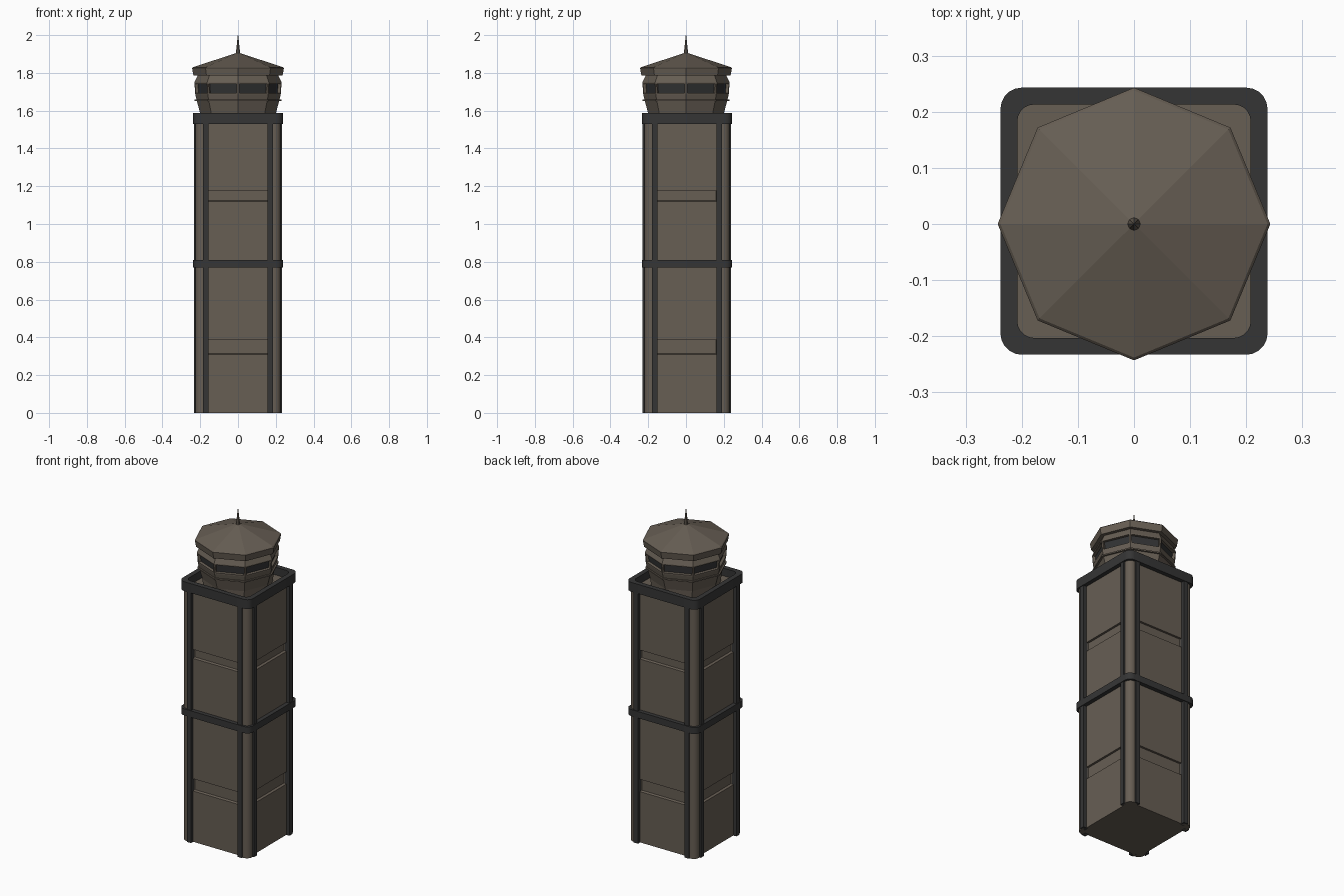
import bpy, bmesh, math
from mathutils import Vector

if "Cube" in bpy.data.objects:
    bpy.data.objects.remove(bpy.data.objects["Cube"], do_unlink=True)


def material(name, rgb):
    mat = bpy.data.materials.new(name)
    mat.use_nodes = True
    mat.diffuse_color = (*rgb, 1)
    mat.node_tree.nodes["Principled BSDF"].inputs["Base Color"].default_value = (*rgb, 1)
    return mat


BROWN = material("taupe concrete", (0.135, 0.112, 0.088))
DARK = material("charcoal trim", (0.036, 0.036, 0.036))
GLASS = material("dark glass", (0.03, 0.031, 0.032))
OFFSET = 0.005  # the shaft sits slightly behind the cab


def rounded_square(half, radius, steps=5):
    pts = []
    for q in range(4):
        mid = math.radians(45 + 90 * q)
        c = half - radius
        cx, cy = math.copysign(c, math.cos(mid)), math.copysign(c, math.sin(mid))
        for i in range(steps + 1):
            a = math.radians(90 * (q + i / steps))
            pts.append((cx + radius * math.cos(a), cy + radius * math.sin(a)))
    return pts


def square(half):
    return [(half, -half), (half, half), (-half, half), (-half, -half)]


def octagon(r):
    return [(r * math.cos(i * math.pi / 4), r * math.sin(i * math.pi / 4)) for i in range(8)]


def loft(name, rings, mats, closed=False, centre=(0, 0), smooth=False):
    """Skin a stack of (outline, height) rings; closed joins last ring to first."""
    bm = bmesh.new()
    loops = [[bm.verts.new((x + centre[0], y + centre[1], z)) for x, y in pts] for pts, z in rings]
    pairs = list(zip(loops, loops[1:]))
    if closed:
        pairs.append((loops[-1], loops[0]))
    else:
        bm.faces.new(loops[0][::-1])
        bm.faces.new(loops[-1])
    for a, b in pairs:
        for i in range(len(a)):
            j = (i + 1) % len(a)
            bm.faces.new((a[i], a[j], b[j], b[i]))
    bmesh.ops.recalc_face_normals(bm, faces=bm.faces)
    return finish(name, bm, mats, smooth)


def finish(name, bm, mats, smooth=False):
    mesh = bpy.data.meshes.new(name)
    bm.to_mesh(mesh)
    bm.free()
    for m in mats:
        mesh.materials.append(m)
    obj = bpy.data.objects.new(name, mesh)
    bpy.context.collection.objects.link(obj)
    if smooth:
        bpy.ops.object.select_all(action="DESELECT")
        obj.select_set(True)
        bpy.context.view_layer.objects.active = obj
        bpy.ops.object.shade_smooth_by_angle(angle=math.radians(35))
    return obj


def box(name, lo, hi, mat):
    bm = bmesh.new()
    bmesh.ops.create_cube(bm, size=1)
    lo, hi = Vector(lo), Vector(hi)
    for v in bm.verts:
        v.co = Vector(c * s for c, s in zip(v.co, hi - lo)) + (lo + hi) / 2
    return finish(name, bm, [mat])


# Shaft with a recessed slot in each storey
WALL, SLOT, TOP = 0.213, 0.2, 1.54
rings = [(square(WALL), 0)]
for low, high in ((0.31, 0.385), (1.12, 1.175)):
    rings += [(square(WALL), low), (square(SLOT), low + 0.005),
              (square(SLOT), high), (square(WALL), high)]
rings.append((square(WALL), TOP))
loft("shaft", rings, [BROWN], centre=(0, OFFSET))

# Rounded corner posts
for sx in (-1, 1):
    for sy in (-1, 1):
        name = ("back" if sy > 0 else "front") + ("_left" if sx > 0 else "_right") + "_post"
        post = rounded_square(0.036, 0.034, 6)
        loft(name, [(post, 0), (post, TOP)], [BROWN],
             centre=(sx * 0.19, sy * 0.19 + OFFSET), smooth=True)

# Dark vertical strips, two on each side
for k, side in enumerate(("left", "back", "right", "front")):
    for sgn, end in ((-1, "a"), (1, "b")):
        inner, outer = sorted((sgn * 0.157, sgn * 0.186))
        strip = box(f"{side}_strip_{end}", (0.2, inner, 0), (0.234, outer, TOP), DARK)
        strip.rotation_euler.z = k * math.pi / 2
        strip.location.y = OFFSET

# Middle belt and roof parapet
for name, low, high in (("middle_belt", 0.77, 0.81), ("parapet", 1.53, 1.587)):
    out, hole = rounded_square(0.238, 0.038), rounded_square(0.208, 0.03)
    loft(name, [(out, low), (out, high), (hole, high), (hole, low)], [DARK],
         closed=True, centre=(0, OFFSET), smooth=True)

# Control cab with inset windows
cab = loft("control_cab", [(octagon(0.195), 1.53), (octagon(0.2), 1.585),
                           (octagon(0.219), 1.655), (octagon(0.226), 1.685),
                           (octagon(0.231), 1.75), (octagon(0.212), 1.79)], [BROWN, GLASS])
bm = bmesh.new()
bm.from_mesh(cab.data)
panes = [f for f in bm.faces if 1.7 < f.calc_center_median().z < 1.73]
bmesh.ops.inset_individual(bm, faces=panes, thickness=0.011)
bmesh.ops.inset_individual(bm, faces=panes, thickness=0.001, depth=-0.016)
for f in panes:
    f.material_index = 1
bm.to_mesh(cab.data)
bm.free()

# Thin walkway ledge around the cab
loft("cab_ledge", [(octagon(0.21), 1.651), (octagon(0.229), 1.651),
                   (octagon(0.229), 1.659), (octagon(0.21), 1.659)], [BROWN], closed=True)

# Roof with fascia, and spire
loft("cab_roof", [(octagon(0.236), 1.785), (octagon(0.243), 1.825), (octagon(0.238), 1.83),
                  (octagon(0.01), 1.905)], [BROWN])
loft("spire", [(octagon(0.012), 1.9), (octagon(0.001), 2.0)], [BROWN])
